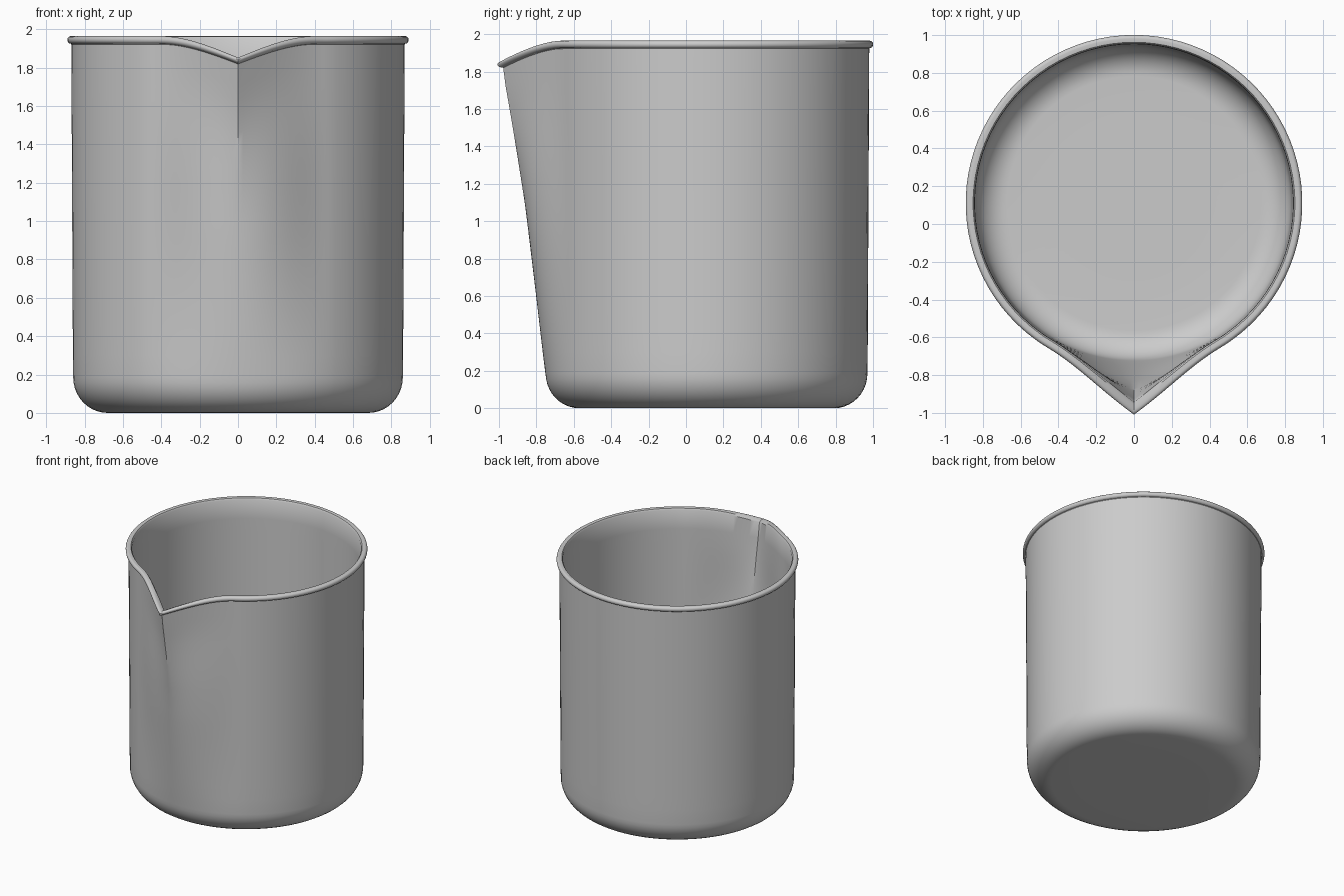
import bpy, bmesh
from math import sin, cos, pi, radians, exp

if "Cube" in bpy.data.objects:
    bpy.data.objects.remove(bpy.data.objects["Cube"])

CY = 0.11          # axis of the round body
WALL_TOP = 1.945   # height of the rim bead centre


def wall_radius(z):
    return 0.86 + 0.01 * z / WALL_TOP


def interp(x, pts):
    for (x0, y0), (x1, y1) in zip(pts, pts[1:]):
        if x <= x1:
            return y0 + (y1 - y0) * max(0, x - x0) / (x1 - x0)
    return pts[-1][1]


def spout_point(r, z, a):
    """Point at radius r, height z, angle a (degrees from the front)."""
    t = abs(a)
    amp = interp(z, [(0, 0), (0.17, 0), (0.6, 0.048), (1.1, 0.105), (1.8, 0.205), (1.97, 0.222)])
    s = min(1, max(0, (z - 0.9) / 0.9))
    s = s * s * (3 - 2 * s)
    peaked = max(0, 1 - t / 31) ** 2
    rounded = cos(pi / 2 * t / 32) ** 2 if t < 32 else 0
    offset = (r - wall_radius(z)) if z > 0.4 else 0
    rad = r + amp * (s * peaked + (1 - s) * rounded) + 0.4 * s * offset * exp(-(t / 15) ** 2)
    drop = 0.108 * max(0, 1 - t / 28) ** 2 * (z / WALL_TOP) ** 4
    th = radians(a)
    return (rad * sin(th), CY - rad * cos(th), z - drop)


# Closed wall profile: outer base and wall, rim bead, inner wall and floor
levels = [0.2 + i * 0.1 for i in range(1, 17)]
profile = [(0.4, 0.0)]
for i in range(11):
    f = pi / 2 * i / 10
    profile.append((0.68 + 0.18 * sin(f), 0.185 - 0.185 * cos(f)))
profile += [(wall_radius(z), z) for z in levels] + [(wall_radius(1.92), 1.922)]
for i in range(9):
    f = -pi / 2 + pi * i / 8
    profile.append((0.872 + 0.019 * cos(f), 1.945 + 0.02 * sin(f)))
profile += [(0.852, 1.962), (0.844, 1.95)]
profile += [(wall_radius(z) - 0.027, z) for z in reversed(levels)]
for i in range(11):
    f = pi / 2 * (1 - i / 10)
    profile.append((0.673 + 0.16 * sin(f), 0.187 - 0.16 * cos(f)))
profile.append((0.4, 0.027))

# Angles are finer around the spout
half = [i * 1.5 for i in range(1, 25)] + [36 + i * 4 for i in range(1, 36)]
angles = [-a for a in reversed(half)] + [0] + half + [180]

bm = bmesh.new()
rings = [[bm.verts.new(spout_point(r, z, a)) for a in angles] for r, z in profile]
n = len(angles)
for lo, hi in zip(rings, rings[1:]):
    for i in range(n):
        j = (i + 1) % n
        bm.faces.new((lo[i], lo[j], hi[j], hi[i]))
bm.faces.new(rings[0])
bm.faces.new(rings[-1])
bmesh.ops.recalc_face_normals(bm, faces=bm.faces)

mesh = bpy.data.meshes.new("beaker")
bm.to_mesh(mesh)
bm.free()
beaker = bpy.data.objects.new("beaker", mesh)
bpy.context.collection.objects.link(beaker)
bpy.context.view_layer.objects.active = beaker
beaker.select_set(True)
bpy.ops.object.shade_smooth_by_angle(angle=radians(35))
